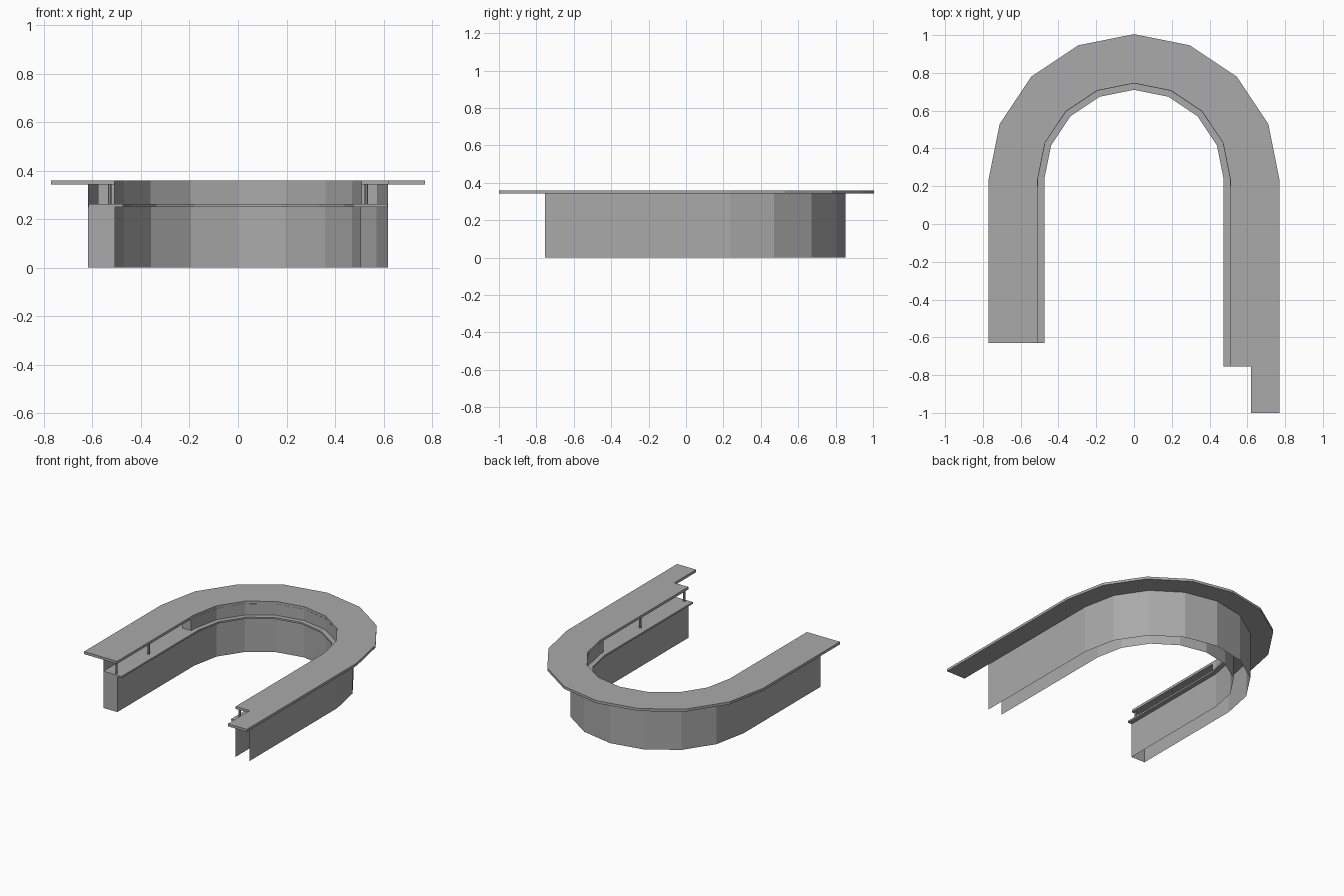
import bpy
import bmesh
from math import sin, cos, pi
from mathutils import Matrix

if "Cube" in bpy.data.objects:
    bpy.data.objects.remove(bpy.data.objects["Cube"], do_unlink=True)

grey = bpy.data.materials.new("plain grey")
grey.use_nodes = True
grey.diffuse_color = (0.4, 0.4, 0.4, 1)
grey.node_tree.nodes["Principled BSDF"].inputs["Base Color"].default_value = (0.4, 0.4, 0.4, 1)

ARC_Y = 0.235       # centre of the rounded back
SEGMENTS = 8
END_L, END_R = -0.63, -0.755
SHELF_LOW, SHELF_TOP = 0.25, 0.262
TOP_LOW, TOP_HIGH = 0.342, 0.36


def finish(name, bm, closed=True):
    if closed:
        bmesh.ops.recalc_face_normals(bm, faces=bm.faces)
    mesh = bpy.data.meshes.new(name)
    bm.to_mesh(mesh)
    bm.free()
    mesh.materials.append(grey)
    obj = bpy.data.objects.new(name, mesh)
    bpy.context.collection.objects.link(obj)


def u_path(r, left, right):
    """U-shaped line from the -x end, round the back, to the +x end."""
    arc = [(-r * cos(pi * i / SEGMENTS), ARC_Y + r * sin(pi * i / SEGMENTS))
           for i in range(SEGMENTS + 1)]
    return [(-r, left)] + arc + [(r, right)]


def sheet(name, path, z0, z1, flip=False):
    bm = bmesh.new()
    if flip:
        path = path[::-1]
    low = [bm.verts.new((x, y, z0)) for x, y in path]
    high = [bm.verts.new((x, y, z1)) for x, y in path]
    for i in range(len(path) - 1):
        bm.faces.new((low[i], low[i + 1], high[i + 1], high[i]))
    finish(name, bm, closed=False)


def band(name, outer, inner, z0, z1, left, right, extension=None):
    """Solid U-shaped slab, with an optional narrow tongue on the +x arm."""
    outline = u_path(outer, left, right)
    if extension:
        ex, ey = extension
        outline[-1] = (outer, ey)
        outline += [(ex, ey), (ex, right)]
    outline += u_path(inner, left, right)[::-1]
    bm = bmesh.new()
    face = bm.faces.new([bm.verts.new((x, y, z0)) for x, y in outline])
    made = bmesh.ops.extrude_face_region(bm, geom=[face])["geom"]
    verts = [v for v in made if isinstance(v, bmesh.types.BMVert)]
    bmesh.ops.translate(bm, verts=verts, vec=(0, 0, z1 - z0))
    finish(name, bm)


# Thin walls, open underneath
sheet("outer_wall", u_path(0.618, END_L, END_R), 0, TOP_LOW, flip=True)
sheet("inner_wall", u_path(0.508, END_L, END_R), 0, SHELF_LOW)
sheet("end_panel", [(-0.618, END_L), (-0.508, END_L)], 0, SHELF_LOW)

# Work shelf, rounded riser and counter top
band("shelf", 0.617, 0.475, SHELF_LOW, SHELF_TOP, END_L, END_R)
band("back_riser", 0.578, 0.509, SHELF_TOP, TOP_LOW, 0.2, 0.2)
band("counter_top", 0.77, 0.51, TOP_LOW, TOP_HIGH, END_L, END_R, (0.62, -1.0))

# Slim posts holding the counter top over the open arms
for i, (x, y) in enumerate([(-0.528, -0.61), (-0.528, -0.25),
                            (0.528, -0.735), (0.528, -0.24)]):
    bm = bmesh.new()
    bmesh.ops.create_cone(bm, cap_ends=True, segments=8, radius1=0.0075, radius2=0.0075,
                          depth=TOP_LOW - SHELF_TOP,
                          matrix=Matrix.Translation((x, y, (TOP_LOW + SHELF_TOP) / 2)))
    finish(f"post_{i + 1}", bm)
